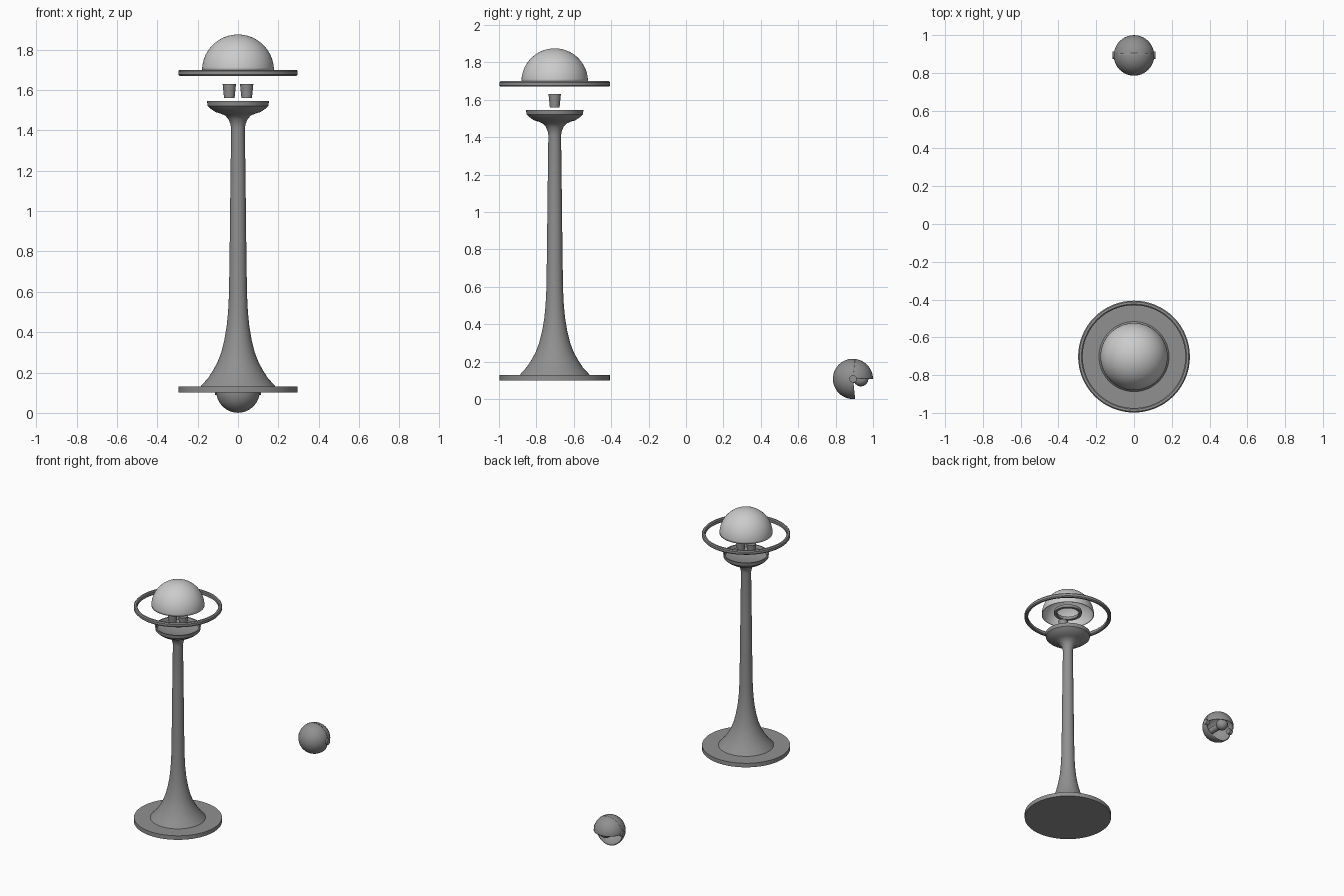
import bpy, bmesh, math
from mathutils import Matrix, Vector

cube = bpy.data.objects.get("Cube")
if cube:
    bpy.data.objects.remove(cube)


def material(name, value):
    m = bpy.data.materials.new(name)
    m.use_nodes = True
    color = (value, value, value, 1)
    m.diffuse_color = color
    bsdf = m.node_tree.nodes["Principled BSDF"]
    bsdf.inputs["Base Color"].default_value = color
    return m


GREY = material("satin grey", 0.28)
WHITE = material("opal white", 0.6)


def revolve(name, profile, center, mat, axis="Z", start=0, sweep=360, steps=64, wall=0):
    """Turn (radius, height) points around an axis; wall gives a shell thickness."""
    bm = bmesh.new()
    turn = Matrix.Rotation(math.radians(start), 3, "Z")
    verts = [bm.verts.new(turn @ Vector((r, 0, h))) for r, h in profile]
    edges = [bm.edges.new(pair) for pair in zip(verts, verts[1:])]
    bmesh.ops.spin(bm, geom=verts + edges, cent=(0, 0, 0), axis=(0, 0, 1),
                   angle=math.radians(sweep), steps=steps, use_duplicate=False)
    bmesh.ops.remove_doubles(bm, verts=bm.verts, dist=0.0001)
    bmesh.ops.recalc_face_normals(bm, faces=bm.faces)
    if axis == "X":  # radius along y, turning towards z
        bm.transform(Matrix(((0, 0, 1, 0), (1, 0, 0, 0), (0, 1, 0, 0), (0, 0, 0, 1))))
    elif axis == "Y":
        bm.transform(Matrix.Rotation(math.radians(-90), 4, "X"))
    mesh = bpy.data.meshes.new(name)
    bm.to_mesh(mesh)
    bm.free()
    mesh.materials.append(mat)
    obj = bpy.data.objects.new(name, mesh)
    obj.location = center
    bpy.context.collection.objects.link(obj)
    if wall:
        shell = obj.modifiers.new("wall", "SOLIDIFY")
        shell.thickness = wall
        shell.offset = 0
    bpy.ops.object.select_all(action="DESELECT")
    obj.select_set(True)
    bpy.context.view_layer.objects.active = obj
    bpy.ops.object.shade_smooth_by_angle(angle=math.radians(35))
    return obj


def arc(radius, first, last, count=20):
    """Circle arc as (radius, height) points, angles from the horizontal."""
    angles = [math.radians(first + (last - first) * i / count) for i in range(count + 1)]
    return [(radius * math.cos(a), radius * math.sin(a)) for a in angles]


LAMP = (0, -0.702, 0)

# Foot disc
revolve("foot_disc", [(0, 0.1), (0.295, 0.1), (0.295, 0.13), (0, 0.13)], LAMP, GREY)

# Flared stem opening into a shallow bowl
stem = [(0.187, 0.128), (0.178, 0.14), (0.15, 0.17), (0.127, 0.205), (0.102, 0.25),
        (0.083, 0.3), (0.068, 0.36), (0.056, 0.43), (0.049, 0.5), (0.045, 0.58),
        (0.042, 0.75), (0.038, 1.1), (0.034, 1.41), (0.037, 1.43), (0.047, 1.455),
        (0.063, 1.473), (0.085, 1.483), (0.11, 1.49), (0.135, 1.507), (0.15, 1.521),
        (0.154, 1.546), (0.146, 1.546), (0.138, 1.527), (0.09, 1.508), (0, 1.502)]
revolve("stem_and_bowl", stem, LAMP, GREY)

# Two tapered bulb sockets
cup = [(0, 1.56), (0.026, 1.56), (0.033, 1.63), (0, 1.63)]
for side, x in (("right", -0.043), ("left", 0.043)):
    revolve(side + "_socket", cup, (x, LAMP[1], 0), GREY, steps=24)

# Floating outer ring with rounded edges
ring = [(0.272, 1.676), (0.278, 1.67), (0.29, 1.67), (0.296, 1.677), (0.296, 1.693),
        (0.29, 1.7), (0.278, 1.7), (0.272, 1.694), (0.272, 1.676)]
revolve("outer_ring", ring, LAMP, GREY)

# Dome shade and the collar inside it
revolve("dome_shade", arc(0.176, 0, 90), (0, LAMP[1], 1.697), WHITE, wall=0.004)
collar = [(0.075, 1.705), (0.095, 1.705), (0.095, 1.725), (0.075, 1.725), (0.075, 1.705)]
revolve("inner_collar", collar, LAMP, GREY)

# Ball lamp: back half shell, raised visor, side pivots, bulb and holder
BALL = (0, 0.893, 0.108)
revolve("ball_shell", arc(0.1055, -90, 90, 32), BALL, GREY, "X", 84, 192, 40, 0.004)
revolve("ball_visor", arc(0.1045, -90, 90, 32), BALL, GREY, "X", 0, 92, 24, 0.004)
pivot = [(0, -0.115), (0.02, -0.115), (0.02, -0.09), (0, -0.09)]
revolve("right_pivot", pivot, BALL, GREY, "X", steps=24)
revolve("left_pivot", [(r, -h) for r, h in pivot], BALL, GREY, "X", steps=24)
revolve("ball_bulb", arc(0.04, -90, 90), (0, 0.935, 0.108), GREY, steps=32)
holder = [(0, -0.1), (0.022, -0.1), (0.022, 0.015), (0, 0.015)]
revolve("bulb_holder", holder, BALL, GREY, "Y", steps=24)
